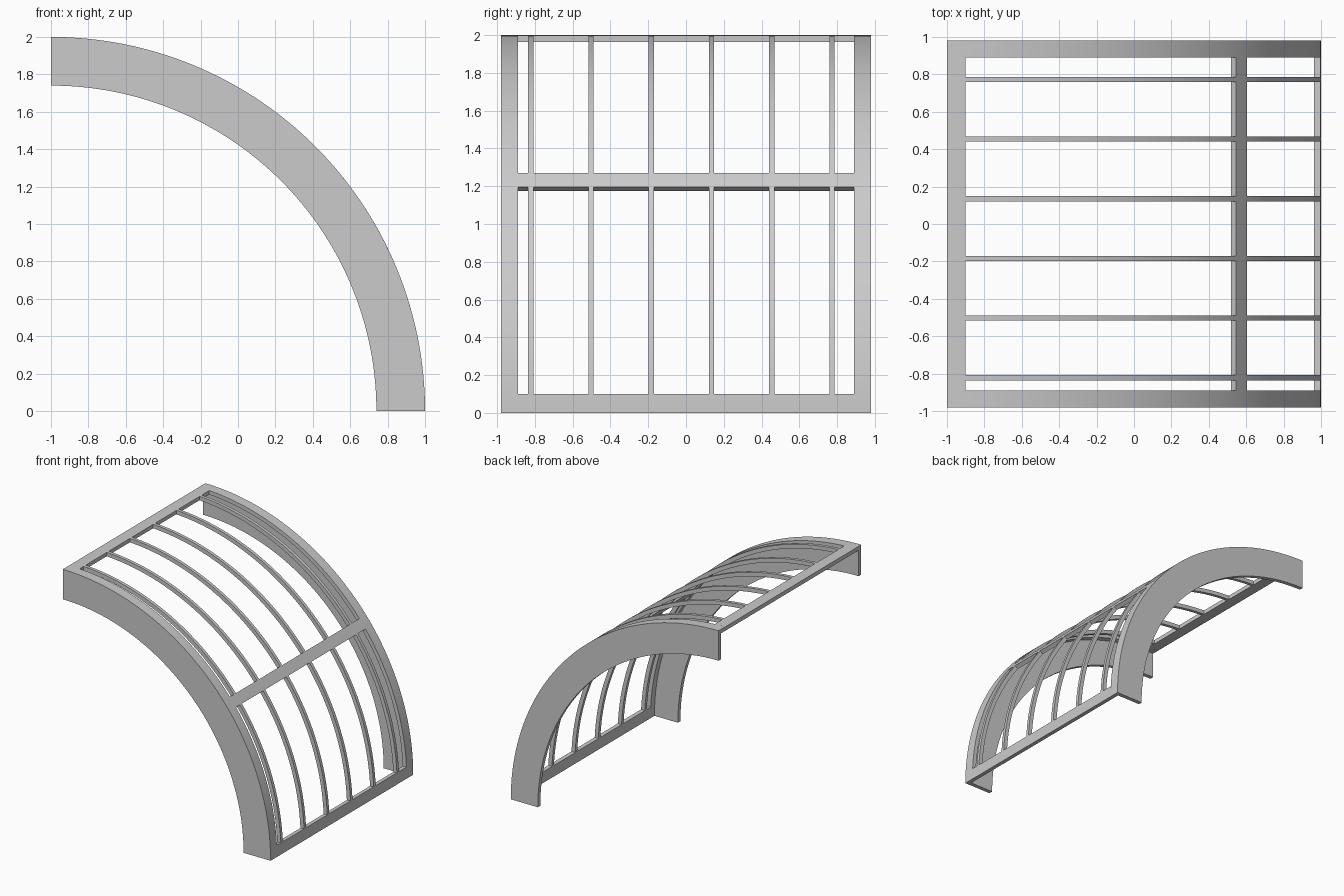
import bpy, bmesh
from math import asin, cos, sin, pi, radians, ceil

if "Cube" in bpy.data.objects:
    bpy.data.objects.remove(bpy.data.objects["Cube"])

CX = -1.0            # arc centre (x), z = 0
R, T = 2.0, 0.035    # outer radius, bar thickness
Y, INNER = 0.98, 0.89  # half width outside, and to the inside of the side frames


def sweep(name, profile, a0, a1):
    """Sweep a (radius, y) profile along the arc from angle a0 to a1."""
    n = max(2, ceil((a1 - a0) / (pi / 2) * 64))
    bm = bmesh.new()
    rings = []
    for i in range(n + 1):
        a = a0 + (a1 - a0) * i / n
        rings.append([bm.verts.new((CX + r * cos(a), y, r * sin(a))) for r, y in profile])
    m = len(profile)
    for p, q in zip(rings, rings[1:]):
        for j in range(m):
            k = (j + 1) % m
            bm.faces.new((p[j], p[k], q[k], q[j]))
    bm.faces.new(rings[0])
    bm.faces.new(rings[-1])
    bmesh.ops.recalc_face_normals(bm, faces=bm.faces)
    me = bpy.data.meshes.new(name)
    bm.to_mesh(me)
    bm.free()
    ob = bpy.data.objects.new(name, me)
    bpy.context.collection.objects.link(ob)
    bpy.context.view_layer.objects.active = ob
    ob.select_set(True)
    bpy.ops.object.shade_smooth_by_angle(angle=radians(30))
    ob.select_set(False)
    return ob


def bar(y0, y1):
    return [(R, y0), (R, y1), (R - T, y1), (R - T, y0)]


# L-section side arches: deep outer plate with an inward flange
for name, s in (("front_arch", -1), ("back_arch", 1)):
    sweep(name, [(R, s * Y), (R, s * INNER), (R - T, s * INNER), (R - T, s * (Y - T)),
                 (1.74, s * (Y - T)), (1.74, s * Y)], 0, pi / 2)

# Cross rails
bottom = asin(0.1 / R)
mid0, mid1 = asin(1.195 / R), asin(1.27 / R)
top = pi / 2 - bottom
for name, a0, a1 in (("bottom_rail", 0, bottom), ("middle_rail", mid0, mid1),
                     ("top_rail", top, pi / 2)):
    sweep(name, bar(-INNER, INNER), a0, a1)

# Thin curved glazing bars, split at the middle rail
for i in range(6):
    y = -0.822 + 0.319 * i
    sweep(f"lower_glazing_bar_{i + 1}", bar(y - 0.014, y + 0.014), bottom, mid0)
    sweep(f"upper_glazing_bar_{i + 1}", bar(y - 0.014, y + 0.014), mid1, top)
